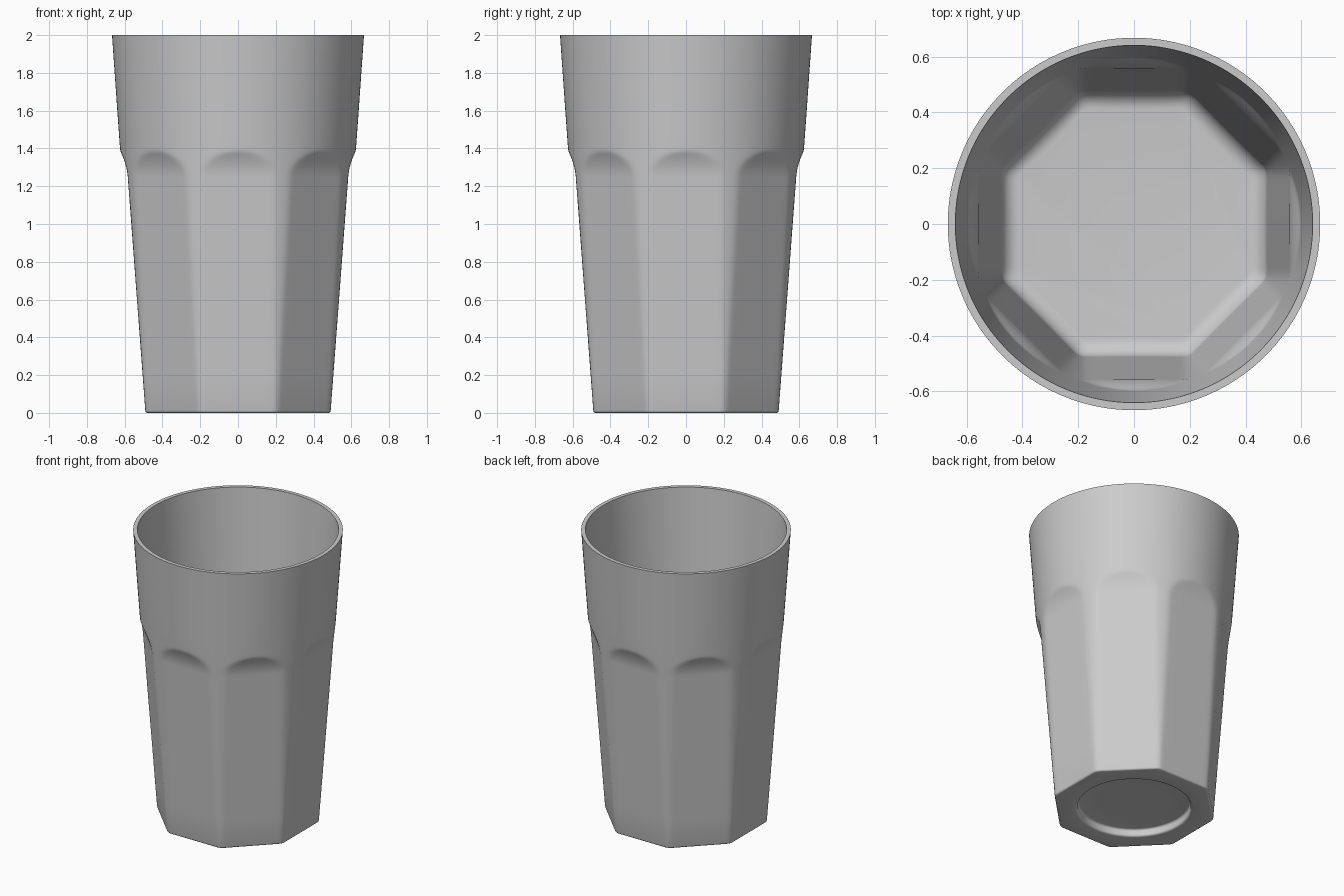
import bpy, bmesh, math

if "Cube" in bpy.data.objects:
    bpy.data.objects.remove(bpy.data.objects["Cube"], do_unlink=True)

HEIGHT = 2.0
WALL = 0.027
SIDES = 8
COLUMNS = SIDES * 28
FLOOR = 0.1


def wall_radius(angle, z):
    """Round cone trimmed by eight flat panels that flare out into arches."""
    cone = 0.527 + 0.07 * z
    panel = 0.49 + 0.075 * z + 1.65 * max(0, z - 1.25) ** 2
    step = math.tau / SIDES
    off = (angle + step / 2) % step - step / 2
    flat = panel / math.cos(off)
    return (cone + flat - math.hypot(cone - flat, 0.004)) / 2


def faceted(z, inset):
    return lambda a: (wall_radius(a, z) - inset, z)


def circle(radius, z):
    return lambda a: (radius, z)


def span(start, end, count):
    return [start + (end - start) * i / count for i in range(count + 1)]


def fillet(z, radius, inset, count=8):
    """Faceted rings rounding a flat floor at height z into the wall."""
    return [faceted(z + radius * (1 - math.cos(t)), inset + radius * (1 - math.sin(t)))
            for t in span(0, math.pi / 2, count)]


# Rings from the recess in the base, up the outside, then down the inside
rings = [circle(0.2, 0.05), circle(0.345, 0.05)]
rings += [circle(0.345 + 0.015 * math.sin(t), 0.035 + 0.015 * math.cos(t))
          for t in span(0, math.pi / 2, 4)]
rings += [circle(0.375 - 0.015 * math.cos(t), 0.015 - 0.015 * math.sin(t))
          for t in span(0, math.pi / 2, 4)]
rings += fillet(0, 0.012, 0, 4)
heights = span(0.2, 1.2, 8) + span(1.22, 1.42, 24) + span(1.5, HEIGHT, 4)
rings += [faceted(z, 0) for z in heights]
rings += [faceted(z, WALL) for z in reversed(heights)]
rings += reversed(fillet(FLOOR, 0.06, WALL))

bm = bmesh.new()
angles = [math.tau * i / COLUMNS for i in range(COLUMNS)]
loops = []
for ring in rings:
    loop = []
    for a in angles:
        r, z = ring(a)
        loop.append(bm.verts.new((r * math.cos(a), r * math.sin(a), z)))
    loops.append(loop)
for low, high in zip(loops, loops[1:]):
    for i in range(COLUMNS):
        j = (i + 1) % COLUMNS
        bm.faces.new((low[i], low[j], high[j], high[i]))

# Close the recess and the inner floor
bm.faces.new(list(reversed(loops[0])))
bm.faces.new(loops[-1])
bmesh.ops.remove_doubles(bm, verts=bm.verts, dist=0.00001)
bmesh.ops.recalc_face_normals(bm, faces=bm.faces)

mesh = bpy.data.meshes.new("tumbler")
bm.to_mesh(mesh)
bm.free()
tumbler = bpy.data.objects.new("tumbler", mesh)
bpy.context.collection.objects.link(tumbler)

# Plain grey material
grey = bpy.data.materials.new("plain grey")
grey.use_nodes = True
colour = (0.6, 0.6, 0.6, 1)
grey.diffuse_color = colour
grey.node_tree.nodes["Principled BSDF"].inputs["Base Color"].default_value = colour
mesh.materials.append(grey)

# Smooth walls with crisp rim edges
bpy.ops.object.select_all(action="DESELECT")
tumbler.select_set(True)
bpy.context.view_layer.objects.active = tumbler
bpy.ops.object.shade_smooth_by_angle(angle=math.radians(40))
